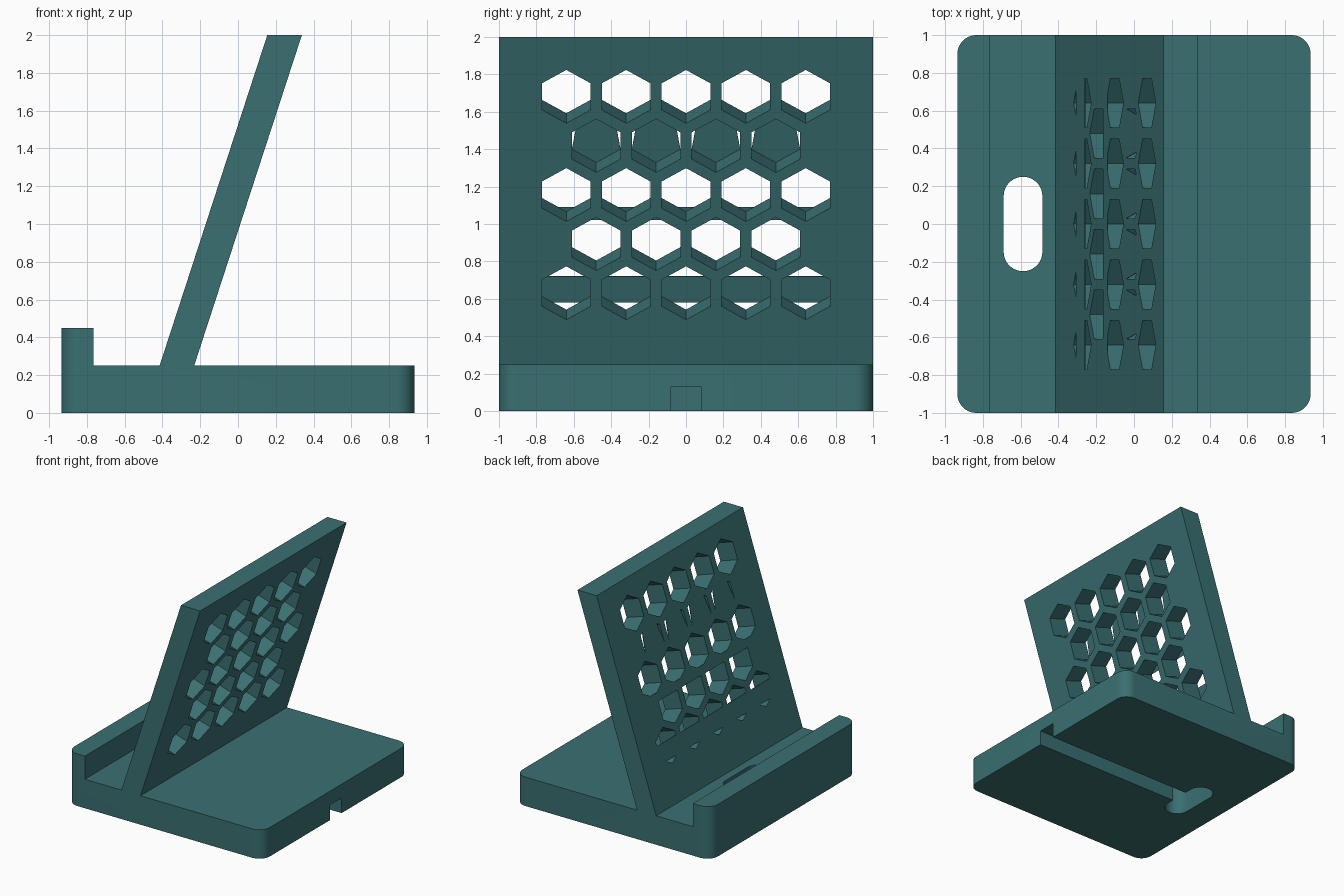
import bpy
import bmesh
from math import sin, cos, pi, atan2, radians
from mathutils import Matrix, Vector

cube = bpy.data.objects.get("Cube")
if cube:
    bpy.data.objects.remove(cube, do_unlink=True)

teal = bpy.data.materials.new("dark teal")
teal.use_nodes = True
COLOR = (0.042, 0.16, 0.166, 1)
teal.diffuse_color = COLOR
teal.node_tree.nodes["Principled BSDF"].inputs["Base Color"].default_value = COLOR


def add_prism(bm, points, direction):
    """Closed prism: polygon swept along a direction."""
    face = bm.faces.new([bm.verts.new(p) for p in points])
    new = bmesh.ops.extrude_face_region(bm, geom=[face])["geom"]
    verts = [g for g in new if isinstance(g, bmesh.types.BMVert)]
    bmesh.ops.translate(bm, verts=verts, vec=direction)


def make_object(name, bm):
    bmesh.ops.recalc_face_normals(bm, faces=bm.faces)
    mesh = bpy.data.meshes.new(name)
    bm.to_mesh(mesh)
    bm.free()
    mesh.materials.append(teal)
    obj = bpy.data.objects.new(name, mesh)
    bpy.context.collection.objects.link(obj)
    return obj


def prism(name, points, direction):
    bm = bmesh.new()
    add_prism(bm, points, direction)
    return make_object(name, bm)


def rounded(x0, x1, y0, y1, r, z, steps=10):
    """Rounded rectangle outline at height z."""
    pts = []
    corners = [(x1 - r, y1 - r), (x0 + r, y1 - r), (x0 + r, y0 + r), (x1 - r, y0 + r)]
    for k, (cx, cy) in enumerate(corners):
        for i in range(steps + 1):
            a = (k + i / steps) * pi / 2
            pts.append((cx + r * cos(a), cy + r * sin(a), z))
    return pts


def box(name, x0, x1, y0, y1, z0, z1):
    pts = [(x0, y0, z0), (x1, y0, z0), (x1, y1, z0), (x0, y1, z0)]
    return prism(name, pts, (0, 0, z1 - z0))


def cut(obj, cutter):
    mod = obj.modifiers.new("cut", "BOOLEAN")
    mod.operation = "DIFFERENCE"
    mod.solver = "EXACT"
    mod.object = cutter
    bpy.context.view_layer.objects.active = obj
    bpy.ops.object.modifier_apply(modifier=mod.name)
    bpy.data.objects.remove(cutter, do_unlink=True)


# Base with raised lip, cable slot and cable channel
base = prism("base_with_lip", rounded(-0.935, 0.935, -1, 1, 0.1, 0), (0, 0, 0.45))
cut(base, box("above_base", -0.765, 1.2, -1.2, 1.2, 0.25, 0.7))
slot = rounded(-0.69, -0.485, -0.25, 0.25, 0.1024, -0.1)
cut(base, prism("cable_slot", slot, (0, 0, 0.6)))
cut(base, box("cable_channel", -0.59, 1.2, -0.08, 0.08, -0.1, 0.13))

# Leaning back rest
SLOPE = 0.57 / 1.75
TILT = atan2(0.57, 1.75)
THICK = 0.183 * cos(TILT)


def front_x(z):
    return -0.415 + SLOPE * (z - 0.25)


profile = [(front_x(z) + dx, -1, z) for z, dx in ((0.2, 0), (0.2, 0.183), (2, 0.183), (2, 0))]
back_rest = prism("back_rest", profile, (0, 2, 0))

# Hexagonal holes square to the back rest, in alternating rows
normal = Vector((cos(TILT), 0, -sin(TILT)))
up = Vector((sin(TILT), 0, cos(TILT)))
side = Vector((0, 1, 0))
R = 0.15
HEX = [(R * sin(k * pi / 3), R * cos(k * pi / 3)) for k in range(6)]
rows = []
for r in range(5):
    z = 1.735 - r * 0.2625
    n = 5 - r % 2
    rows.append([Vector((front_x(z), (i - (n - 1) / 2) * 0.32, z)) for i in range(n)])

bm = bmesh.new()
for row in rows:
    for c in row:
        add_prism(bm, [c + side * u + up * v - normal * 0.1 for u, v in HEX],
                  normal * (THICK + 0.2))
cut(back_rest, make_object("hex_holes", bm))


def band(low, high):
    """Part of the hexagon between two heights, as a convex outline."""
    def half(v):
        return min(R * cos(pi / 6), max(0, (R - abs(v)) * 3 ** 0.5))
    levels = sorted({low, high} | {v for v in (-R / 2, R / 2) if low < v < high})
    right = [(half(v), v) for v in levels]
    left = [(-u, v) for u, v in reversed(right)]
    return [p for i, p in enumerate(right + left)
            if p[0] != 0 or i < len(right)]


# Thin webs that partly close some rows at the front surface
h = R * cos(pi / 6)
webs = {
    1: [(0, -R), (h, -R / 2), (0.1, R - 0.1 / 3 ** 0.5), (0, R),
        (-0.1, R - 0.1 / 3 ** 0.5), (-h, -R / 2)],
    2: band(-R, -0.125),
    3: band(0.08, R),
    4: band(-0.11, 0.038),
}
bm = bmesh.new()
for r, outline in webs.items():
    for c in rows[r]:
        add_prism(bm, [c + side * u + up * v for u, v in outline], normal * 0.004)
make_object("hole_webs", bm)

# Smooth the rounded corners, keep edges sharp
bpy.ops.object.select_all(action="DESELECT")
base.select_set(True)
bpy.context.view_layer.objects.active = base
bpy.ops.object.shade_smooth_by_angle(angle=radians(30))
